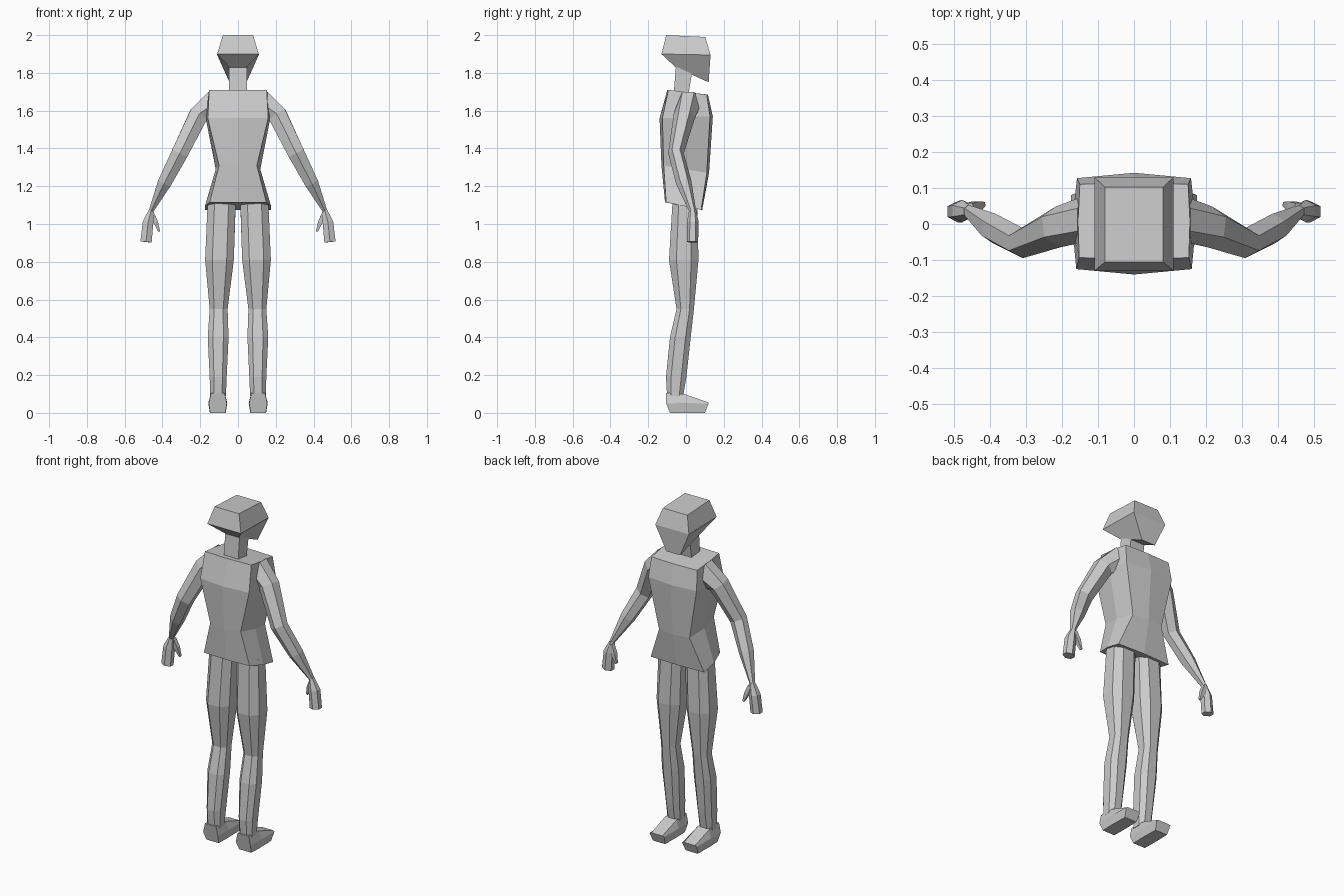
import bpy, bmesh, math
from mathutils import Vector

if "Cube" in bpy.data.objects:
    bpy.data.objects.remove(bpy.data.objects["Cube"])


def skin(name, rings, mirror=False):
    """Skin equal-length rings of points into a closed, flat-faced object."""
    bm = bmesh.new()
    loops = [[bm.verts.new(p) for p in ring] for ring in rings]
    n = len(loops[0])
    for a, b in zip(loops, loops[1:]):
        for i in range(n):
            j = (i + 1) % n
            bm.faces.new((a[i], a[j], b[j], b[i]))
    bm.faces.new(loops[0])
    bm.faces.new(loops[-1])
    bmesh.ops.recalc_face_normals(bm, faces=bm.faces[:])
    me = bpy.data.meshes.new(name)
    bm.to_mesh(me)
    bm.free()
    ob = bpy.data.objects.new(name, me)
    bpy.context.collection.objects.link(ob)
    if mirror:
        ob.modifiers.new("mirror", 'MIRROR').use_mirror_merge = False
    return ob


def quad(xb, yb, zb, xf, yf, zf):
    """Four-sided ring from its back (-y) and front (+y) edges."""
    return [(-xb, yb, zb), (xb, yb, zb), (xf, yf, zf), (-xf, yf, zf)]


def octo(xb, yb, zb, xf, yf, zf, xs, bulge):
    """Torso ring: four corners plus bulging mid points."""
    ym, zm = (yb + yf) / 2, (zb + zf) / 2
    return [(-xb, yb, zb), (0, yb - bulge, zb), (xb, yb, zb), (xs, ym, zm),
            (xf, yf, zf), (0, yf + bulge, zf), (-xf, yf, zf), (-xs, ym, zm)]


def tube(name, path, sides, first=None):
    """Limb along a path of (x, y, z, half width, half depth)."""
    pts = [Vector(p[:3]) for p in path]
    rings = []
    for k, p in enumerate(path):
        t = pts[min(k + 1, len(pts) - 1)] - pts[max(k - 1, 0)]
        if k == 0 and first:
            t = Vector(first)
        u = t.cross(Vector((0, 1, 0))).normalized()
        v = t.cross(u).normalized()
        s = 1 / math.cos(math.pi / sides)
        angs = [2 * math.pi * (i + .5) / sides for i in range(sides)]
        rings.append([pts[k] + u * p[3] * s * math.cos(a) + v * p[4] * s * math.sin(a)
                      for a in angs])
    return skin(name, rings, True)


def leg_ring(x0, x1, y0, y1, z0, z1):
    """Chamfered box ring, from back height z0 to front height z1."""
    cx, cy, hx, hy = (x0 + x1) / 2, (y0 + y1) / 2, (x1 - x0) / 2, (y1 - y0) / 2
    c = .5
    out = []
    for a, b in ((1, c), (c, 1), (-c, 1), (-1, c), (-1, -c), (-c, -1), (c, -1), (1, -c)):
        out.append((cx + a * hx, cy + b * hy, z0 + (z1 - z0) * (b + 1) / 2))
    return out


# Head and neck
skin("head", [quad(.045, -.055, 1.83, .045, .12, 1.75),
              quad(.11, -.13, 1.90, .11, .13, 1.895),
              quad(.08, -.105, 2.0, .08, .102, 1.99)])
skin("neck", [quad(.047, -.066, 1.68, .047, .01, 1.67),
              quad(.047, -.052, 1.85, .047, .032, 1.80)])

# Torso
skin("torso", [octo(.15, -.105, 1.115, .175, .08, 1.075, .175, .006),
               octo(.10, -.118, 1.31, .10, .11, 1.27, .118, .012),
               octo(.16, -.125, 1.56, .158, .127, 1.57, .172, .015),
               octo(.152, -.093, 1.71, .15, .11, 1.685, .155, .006)])

# Legs
skin("leg", [leg_ring(.012, .160, -.07, .06, 1.14, 1.10),
             leg_ring(.022, .174, -.09, .066, .81, .81),
             leg_ring(.055, .150, -.05, .042, .55, .55),
             leg_ring(.050, .160, -.085, .025, .40, .40),
             leg_ring(.060, .150, -.106, .002, .19, .19),
             leg_ring(.064, .147, -.10, -.015, .09, .09)], True)

# Feet
def foot_ring(y, w, z):
    return [(.107 - w, y, z[0]), (.107 + w, y, z[0]),
            (.107 + w * 1.2, y, z[1]), (.107 + w * .9, y, z[2]),
            (.107 - w * .9, y, z[2]), (.107 - w * 1.2, y, z[1])]


foot = [foot_ring(-.085, .04, (0, .05, .105)), foot_ring(-.01, .042, (0, .052, .10)),
        foot_ring(.10, .04, (0, .05, .055))]
for ring, dy in ((foot[0], -.02), (foot[-1], .02)):
    for i in (2, 3, 4, 5):
        ring[i] = (ring[i][0], ring[i][1] + dy, ring[i][2])
skin("foot", foot, True)

# Arms
tube("arm", [(.145, .012, 1.625, .075, .055),
             (.21, -.008, 1.575, .05, .05),
             (.308, -.053, 1.375, .044, .036),
             (.388, -.012, 1.22, .036, .036),
             (.46, .035, 1.07, .012, .016)], 6, (1, 0, -.15))

# Hands and thumbs
tube("hand", [(.459, .035, 1.075, .012, .016),
              (.476, .036, 1.01, .028, .027),
              (.487, .034, .905, .030, .026)], 6)
tube("thumb", [(.456, .045, 1.06, .010, .013),
               (.436, .05, 1.01, .012, .013),
               (.417, .055, .96, .005, .006)], 4)
